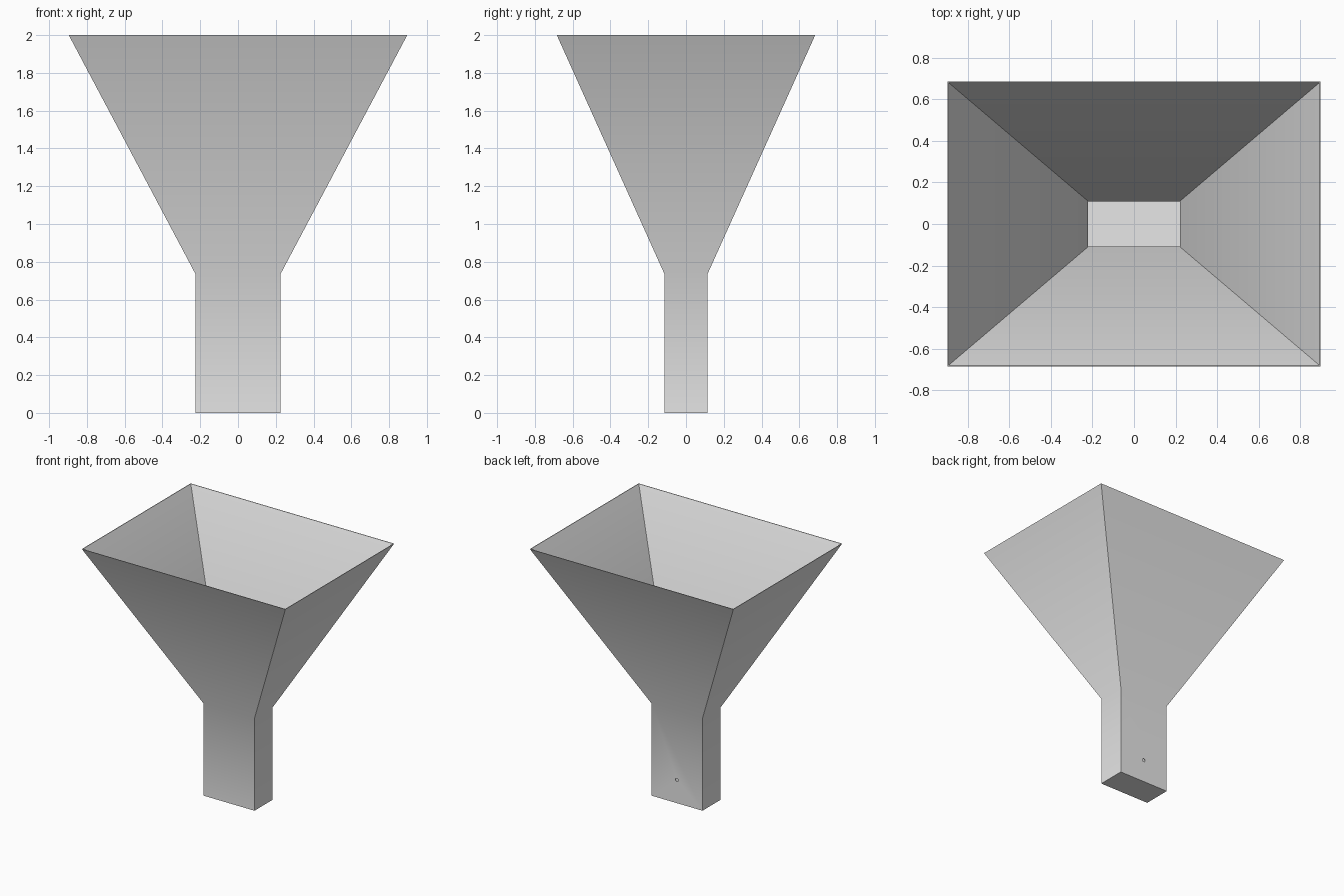
import bpy, bmesh, math

cube = bpy.data.objects.get("Cube")
if cube:
    bpy.data.objects.remove(cube, do_unlink=True)

WALL = 0.005
THROAT_X, THROAT_Y, THROAT_Z = 0.225, 0.114, 0.735
MOUTH_X, MOUTH_Y, MOUTH_Z = 0.896, 0.684, 2.0

metal = bpy.data.materials.new("light_grey_metal")
metal.use_nodes = True
colour = (0.8, 0.8, 0.8, 1.0)
metal.diffuse_color = colour
metal.node_tree.nodes["Principled BSDF"].inputs["Base Color"].default_value = colour


def ring(bm, hx, hy, z):
    """Rectangular loop of four vertices."""
    return [bm.verts.new((sx * hx, sy * hy, z))
            for sx, sy in ((-1, -1), (1, -1), (1, 1), (-1, 1))]


def bridge(bm, low, high):
    """Four walls between two rectangular loops."""
    for i in range(4):
        j = (i + 1) % 4
        bm.faces.new((low[i], low[j], high[j], high[i]))


# Thin-walled horn: outside going up, over the rim, inside going down
bm = bmesh.new()
profile = [
    (THROAT_X, THROAT_Y, 0),
    (THROAT_X, THROAT_Y, THROAT_Z),
    (MOUTH_X, MOUTH_Y, MOUTH_Z),
    (MOUTH_X - WALL, MOUTH_Y - WALL, MOUTH_Z),
    (THROAT_X - WALL, THROAT_Y - WALL, THROAT_Z),
    (THROAT_X - WALL, THROAT_Y - WALL, WALL),
]
rings = [ring(bm, *p) for p in profile]
for low, high in zip(rings, rings[1:]):
    bridge(bm, low, high)
bm.faces.new(rings[0])
bm.faces.new(rings[-1])
bmesh.ops.recalc_face_normals(bm, faces=bm.faces)
mesh = bpy.data.meshes.new("flared_horn")
bm.to_mesh(mesh)
bm.free()
mesh.materials.append(metal)
horn = bpy.data.objects.new("flared_horn", mesh)
bpy.context.collection.objects.link(horn)

# Small feed hole through the back wall of the throat
bpy.ops.mesh.primitive_cylinder_add(vertices=16, radius=0.013, depth=0.04,
                                    location=(0, THROAT_Y, 0.185),
                                    rotation=(math.pi / 2, 0, 0))
cutter = bpy.context.object
cutter.name = "feed_hole_cutter"
cutter.hide_render = True
cutter.data.materials.append(metal)

bpy.ops.object.select_all(action='DESELECT')
horn.select_set(True)
bpy.context.view_layer.objects.active = horn
drill = horn.modifiers.new("feed_hole", 'BOOLEAN')
drill.operation = 'DIFFERENCE'
drill.solver = 'EXACT'
drill.object = cutter
bpy.ops.object.modifier_apply(modifier=drill.name)
bpy.data.objects.remove(cutter, do_unlink=True)

# Soft bend between throat and flare, crisp corners
bpy.ops.object.shade_smooth_by_angle(angle=math.radians(30))
